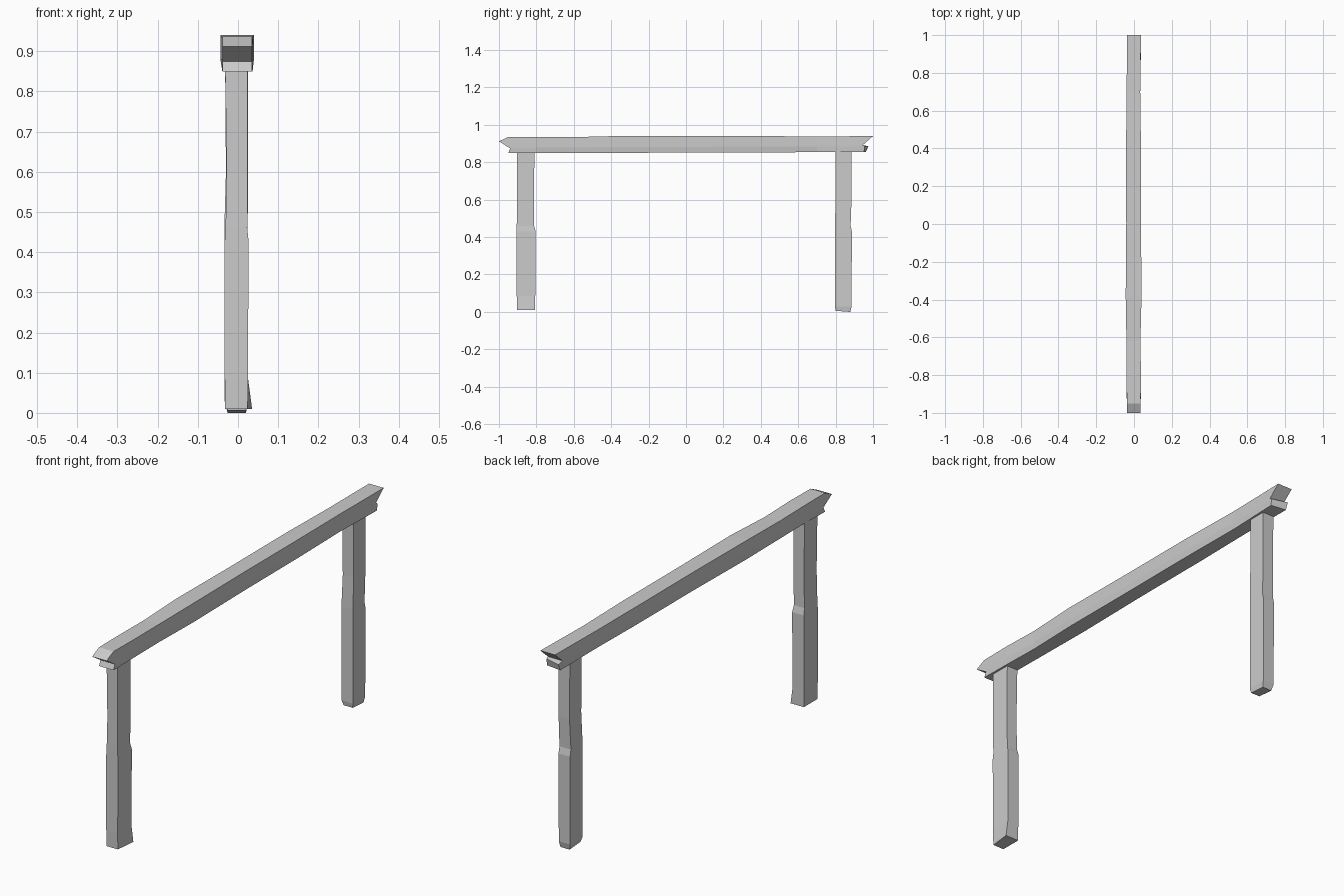
import bpy

if "Cube" in bpy.data.objects:
    bpy.data.objects.remove(bpy.data.objects["Cube"])


def loft(name, rings):
    """Skin a list of equal-sized point loops and cap both ends in strips."""
    n = len(rings[0])
    verts = [p for r in rings for p in r]
    faces = []
    for k in range(len(rings) - 1):
        a, b = k * n, (k + 1) * n
        faces += [(a + i, a + (i + 1) % n, b + (i + 1) % n, b + i) for i in range(n)]
    last = (len(rings) - 1) * n
    for i in range(n // 2 - 1):
        cap = (i, i + 1, n - 2 - i, n - 1 - i)
        faces.append(cap[::-1])
        faces.append(tuple(last + c for c in cap))
    mesh = bpy.data.meshes.new(name)
    mesh.from_pydata(verts, [], faces)
    obj = bpy.data.objects.new(name, mesh)
    bpy.context.collection.objects.link(obj)
    return obj


def beam_ring(left, right, ys, zs, ledge=0.0):
    """Cross-section: four levels up the right side, then down the left."""
    r = [(right, y, z) for y, z in zip(ys, zs)]
    l = [(left, y, z) for y, z in zip(ys, zs)]
    r[1] = (right, ys[1] - ledge, zs[1])
    r[0] = (right, ys[0] - ledge / 2, zs[0])
    return r + l[::-1]


def mid_ring(y, left, right, bottom, top):
    h = top - bottom
    ring = beam_ring(left, right, [y] * 4,
                     [bottom, bottom + 0.35 * h, bottom + 0.65 * h, top])
    ring[0] = (right - 0.004, y, bottom)
    ring[-1] = (left + 0.005, y, bottom)
    return ring


# Top beam with split, undercut ends
loft("top_beam", [
    beam_ring(-0.038, 0.035, (-0.95, -0.94, -1.0, -0.95), (0.85, 0.874, 0.912, 0.936)),
    mid_ring(-0.80, -0.039, 0.037, 0.85, 0.936),
    mid_ring(-0.62, -0.040, 0.034, 0.849, 0.934),
    mid_ring(-0.38, -0.044, 0.040, 0.85, 0.940),
    mid_ring(0.0, -0.041, 0.037, 0.852, 0.940),
    mid_ring(0.40, -0.042, 0.037, 0.853, 0.940),
    mid_ring(0.70, -0.039, 0.033, 0.854, 0.938),
    beam_ring(-0.037, 0.037, (0.962, 0.975, 0.945, 1.0),
              (0.855, 0.886, 0.892, 0.940), ledge=0.02),
])


def post(name, sections):
    """Four-sided post from (z, left, right, front, back) sections."""
    rings = [[(l, f, z), (r, f, z), (r, b, z), (l, b, z)]
             for z, l, r, f, b in sections]
    obj = loft(name, rings)
    return obj


# Front post: hewn step half way up, splayed foot corner
front = post("front_post", [
    (0.010, -0.032, 0.024, -0.903, -0.806),
    (0.085, -0.033, 0.025, -0.905, -0.806),
    (0.430, -0.033, 0.026, -0.905, -0.804),
    (0.460, -0.031, 0.023, -0.905, -0.812),
    (0.600, -0.028, 0.024, -0.904, -0.812),
    (0.855, -0.032, 0.024, -0.904, -0.811),
])
front.data.vertices[2].co.x = 0.035

# Back post: same step, chipped foot
back = post("back_post", [
    (0.006, -0.026, 0.020, 0.800, 0.878),
    (0.028, -0.033, 0.024, 0.796, 0.885),
    (0.430, -0.034, 0.024, 0.796, 0.887),
    (0.460, -0.034, 0.024, 0.796, 0.880),
    (0.600, -0.030, 0.025, 0.800, 0.885),
    (0.857, -0.032, 0.025, 0.800, 0.885),
])
for i in (2, 3):
    back.data.vertices[i].co.z = 0.0
